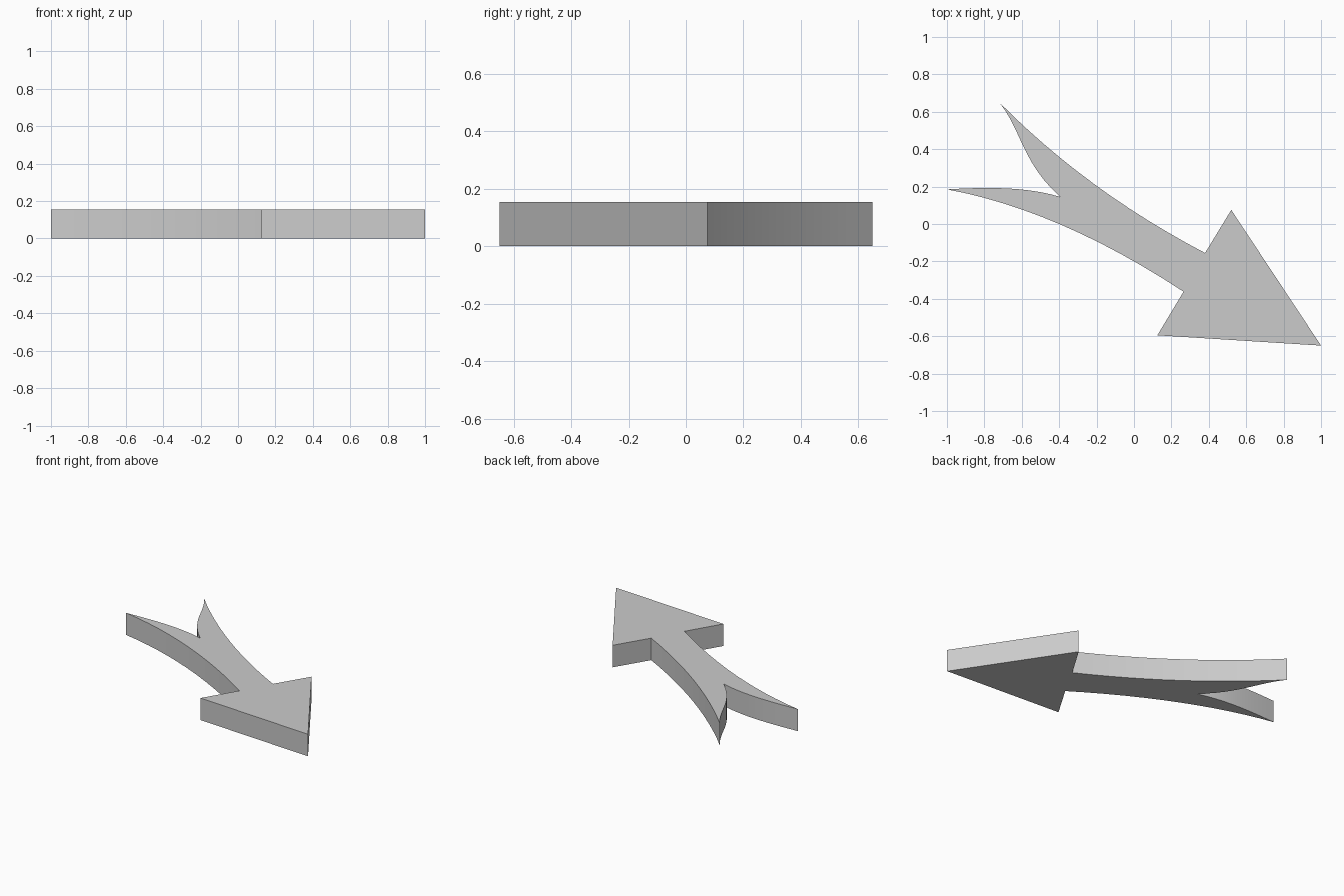
import bpy
import bmesh
from mathutils import Vector
from mathutils.geometry import interpolate_bezier

HEIGHT = 0.155
STEPS = 13

cube = bpy.data.objects.get("Cube")
if cube:
    bpy.data.objects.remove(cube, do_unlink=True)


def cubic(a, b, c, d):
    """Points along a cubic curve, leaving out the last one."""
    return interpolate_bezier(*(Vector((*p, 0)) for p in (a, b, c, d)), STEPS)[:-1]


def quadratic(a, ctrl, d):
    """Points along a curve with one control point."""
    a, ctrl, d = Vector(a), Vector(ctrl), Vector(d)
    return cubic(a, a.lerp(ctrl, 2 / 3), d.lerp(ctrl, 2 / 3), d)


# Key corners of the arrow
tail_back, tail_front, notch = (-0.72, 0.65), (-1, 0.185), (-0.395, 0.145)
neck_back, neck_front = (0.38, -0.155), (0.265, -0.362)
barb_back, tip, barb_front = (0.52, 0.075), (1, -0.65), (0.125, -0.595)

# Outline: forked tail, curved shaft, then the triangular head
outline = cubic(tail_back, (-0.6, 0.5), (-0.6, 0.33), notch)
outline += cubic(notch, (-0.56, 0.195), (-0.75, 0.2), tail_front)
outline += quadratic(tail_front, (-0.4, 0.075), neck_front)
outline += [Vector((*p, 0)) for p in (neck_front, barb_front, tip, barb_back)]
outline += quadratic(neck_back, (-0.25, 0.175), tail_back)

# Extrude the outline into a solid plate
bm = bmesh.new()
base = bm.faces.new([bm.verts.new(p) for p in outline])
top = bmesh.ops.extrude_face_region(bm, geom=[base], use_keep_orig=True)["geom"]
bmesh.ops.translate(bm, vec=(0, 0, HEIGHT),
                    verts=[g for g in top if isinstance(g, bmesh.types.BMVert)])
bmesh.ops.recalc_face_normals(bm, faces=bm.faces)
mesh = bpy.data.meshes.new("curved_arrow")
bm.to_mesh(mesh)
bm.free()

# Plain grey material
grey = bpy.data.materials.new("grey")
grey.use_nodes = True
grey.diffuse_color = (0.6, 0.6, 0.6, 1)
grey.node_tree.nodes["Principled BSDF"].inputs["Base Color"].default_value = grey.diffuse_color
mesh.materials.append(grey)

arrow = bpy.data.objects.new("curved_arrow", mesh)
bpy.context.collection.objects.link(arrow)

# Smooth the curved sides, keep the corners crisp
bpy.context.view_layer.objects.active = arrow
arrow.select_set(True)
bpy.ops.object.shade_smooth_by_angle(angle=0.5)
